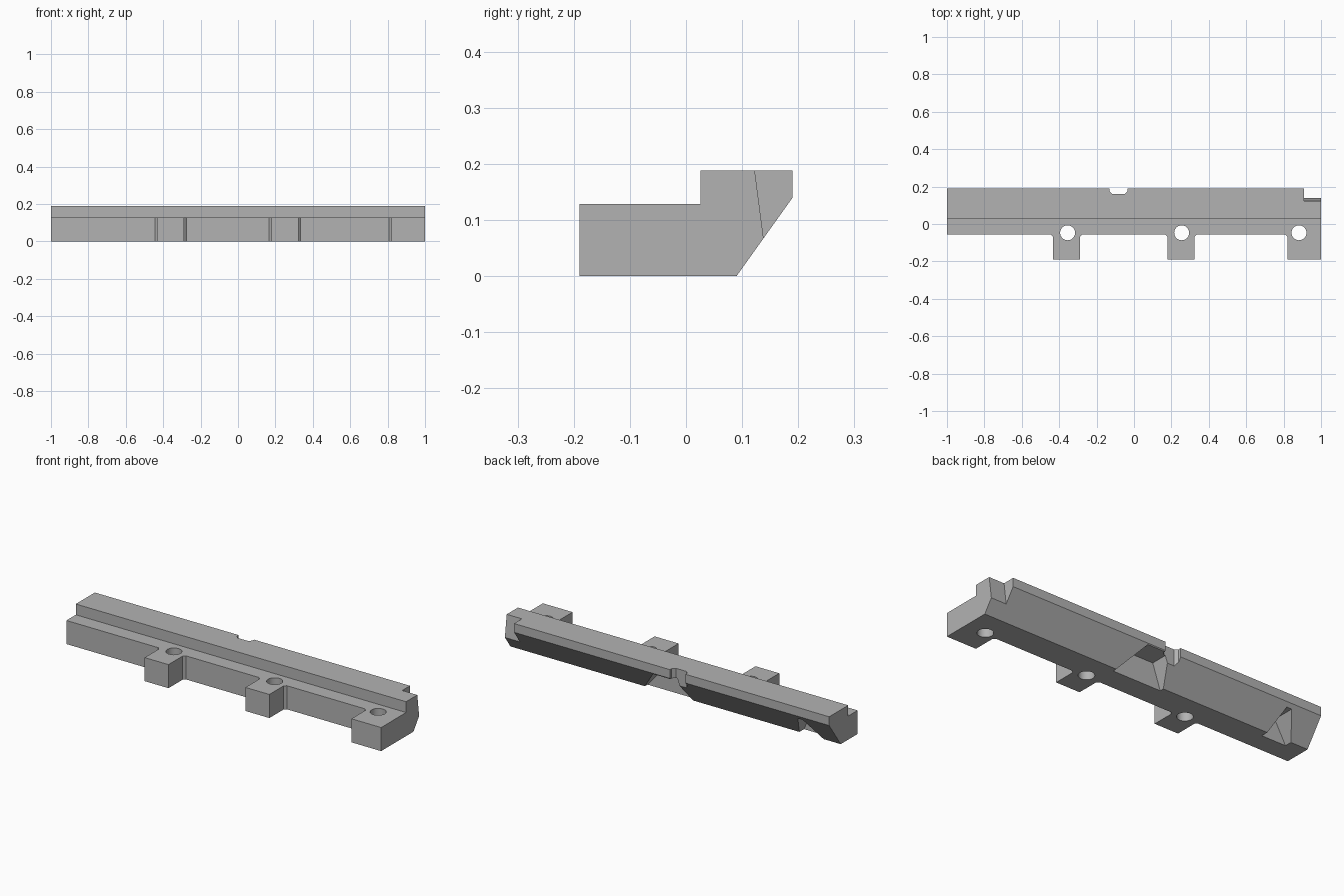
import bpy
import bmesh
from mathutils import Vector

cube = bpy.data.objects.get("Cube")
if cube:
    bpy.data.objects.remove(cube, do_unlink=True)

grey = bpy.data.materials.new("plain grey")
grey.use_nodes = True
colour = (0.45, 0.45, 0.45, 1)
grey.diffuse_color = colour
grey.node_tree.nodes["Principled BSDF"].inputs["Base Color"].default_value = colour


def finish(name, bm):
    bmesh.ops.recalc_face_normals(bm, faces=bm.faces)
    mesh = bpy.data.meshes.new(name)
    bm.to_mesh(mesh)
    bm.free()
    mesh.materials.append(grey)
    obj = bpy.data.objects.new(name, mesh)
    bpy.context.collection.objects.link(obj)
    return obj


def prism(name, points, offset):
    """Extrude a flat outline along an offset."""
    bm = bmesh.new()
    face = bm.faces.new([bm.verts.new(p) for p in points])
    moved = bmesh.ops.extrude_face_region(bm, geom=[face])["geom"]
    verts = [v for v in moved if isinstance(v, bmesh.types.BMVert)]
    bmesh.ops.translate(bm, verts=verts, vec=Vector(offset))
    return finish(name, bm)


def hull(name, points):
    bm = bmesh.new()
    verts = [bm.verts.new(p) for p in points]
    bmesh.ops.convex_hull(bm, input=verts)
    return finish(name, bm)


def combine(target, tool, operation):
    mod = target.modifiers.new(tool.name, "BOOLEAN")
    mod.operation = operation
    mod.solver = "EXACT"
    mod.object = tool
    bpy.context.view_layer.objects.active = target
    bpy.ops.object.modifier_apply(modifier=mod.name)
    bpy.data.objects.remove(tool, do_unlink=True)


# Stepped rail with a sloping underside at the back
FRONT, LEDGE, TOP = -0.056, 0.129, 0.188
profile = [(FRONT, 0), (0.09, 0), (0.19, 0.14), (0.19, TOP),
           (0.0255, TOP), (0.0255, LEDGE), (FRONT, LEDGE)]
rail = prism("stepped_rail", [(-1, y, z) for y, z in profile], (2, 0, 0))

# Mounting lugs with small chamfered roots
root = 0.012
for left, right in ((-0.432, -0.288), (0.178, 0.323), (0.82, 1)):
    flare = 0 if right == 1 else root
    outline = [(left, -0.19), (right, -0.19), (right, FRONT - root),
               (right + flare, FRONT), (right, 0), (left, 0),
               (left - root, FRONT), (left, FRONT - root)]
    combine(rail, prism("lug", [(x, y, 0) for x, y in outline], (0, 0, LEDGE)), "UNION")

# Screw holes
for x in (-0.355, 0.255, 0.882):
    bm = bmesh.new()
    bmesh.ops.create_cone(bm, cap_ends=True, segments=32, radius1=0.04, radius2=0.04, depth=1)
    bmesh.ops.translate(bm, verts=bm.verts, vec=(x, -0.047, 0))
    combine(rail, finish("screw_hole", bm), "DIFFERENCE")

# Leaning end notch
notch = [(0.108, 0.3), (0.147, 0), (0.3, 0), (0.3, 0.3)]
combine(rail, prism("end_notch", [(0.908, y, z) for y, z in notch], (0.2, 0, 0)), "DIFFERENCE")

# Small notch in the back edge
slot = [(-0.13, 0.25), (-0.13, 0.175), (-0.115, 0.16),
        (-0.051, 0.16), (-0.036, 0.175), (-0.036, 0.25)]
combine(rail, prism("back_notch", [(x, y, -0.1) for x, y in slot], (0, 0, 0.5)), "DIFFERENCE")

# Tapered pockets under the slope: bottom and ceiling widths
for low, high, depth, ceiling in (((-0.106, 0.186), (-0.06, 0.07), 0.067, 0.135),
                                  ((-0.897, -0.75), (-0.83, -0.80), 0.05, 0.12)):
    points = []
    for y in (depth, 0.25):
        points += [(x, y, 0) for x in low] + [(x, y, ceiling) for x in high]
        points += [(x, y, -0.02) for x in low]
    combine(rail, hull("underside_pocket", points), "DIFFERENCE")

# Smooth hole walls, crisp edges elsewhere
bpy.ops.object.select_all(action="DESELECT")
rail.select_set(True)
bpy.context.view_layer.objects.active = rail
bpy.ops.object.shade_smooth_by_angle(angle=0.5)
